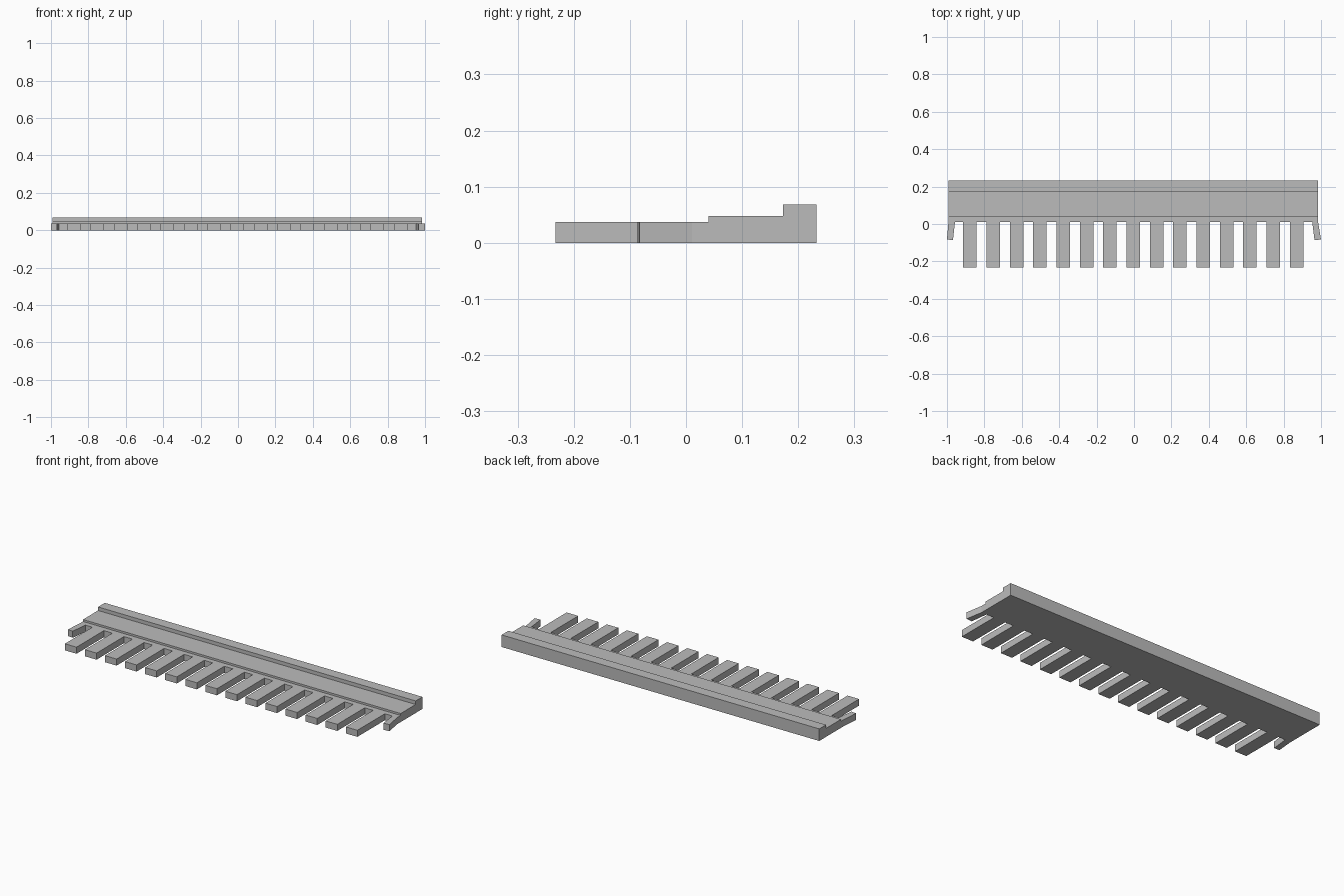
import bpy
import bmesh
from mathutils import Vector

if "Cube" in bpy.data.objects:
    bpy.data.objects.remove(bpy.data.objects["Cube"], do_unlink=True)

grey = bpy.data.materials.new("plain grey")
grey.use_nodes = True
colour = (0.5, 0.5, 0.5, 1)
grey.diffuse_color = colour
grey.node_tree.nodes["Principled BSDF"].inputs["Base Color"].default_value = colour


def prism(name, points, direction):
    """Extrude a flat closed outline along a direction."""
    bm = bmesh.new()
    face = bm.faces.new([bm.verts.new(p) for p in points])
    new = bmesh.ops.extrude_face_region(bm, geom=[face])["geom"]
    bmesh.ops.translate(bm, vec=Vector(direction),
                        verts=[v for v in new if isinstance(v, bmesh.types.BMVert)])
    bmesh.ops.recalc_face_normals(bm, faces=bm.faces)
    mesh = bpy.data.meshes.new(name)
    bm.to_mesh(mesh)
    bm.free()
    mesh.materials.append(grey)
    obj = bpy.data.objects.new(name, mesh)
    bpy.context.collection.objects.link(obj)
    return obj


# Main dimensions
FRONT, ROOT, BACK = -0.233, 0.011, 0.233
CLIP_TIP = -0.086
MIDDLE, HALF = -0.004, 0.988
TEETH, PITCH, TOOTH_HALF = 15, 0.1248, 0.036

# Stepped side profile, running the whole length
profile = [(FRONT, 0), (BACK, 0), (BACK, 0.068), (0.173, 0.068),
           (0.173, 0.048), (0.04, 0.048), (0.04, 0.037), (FRONT, 0.037)]
comb = prism("toothed_strip", [(-1.1, y, z) for y, z in profile], (2.2, 0, 0))

# Plan outline: left-hand clip, row of teeth, other clip, straight back
left, right = MIDDLE - HALF, MIDDLE + HALF
outline = [(left, BACK + 0.1), (left, ROOT), (-1, CLIP_TIP + 0.003),
           (-0.968, CLIP_TIP), (-0.957, ROOT)]
for i in range(TEETH):
    x = MIDDLE + (i - (TEETH - 1) / 2) * PITCH
    a, b = x - TOOTH_HALF, x + TOOTH_HALF
    outline += [(a, ROOT), (a, FRONT - 0.1), (b, FRONT - 0.1), (b, ROOT)]
outline += [(0.953, ROOT), (0.965, CLIP_TIP), (1, CLIP_TIP + 0.003),
            (right, ROOT), (right, BACK + 0.1)]
cutter = prism("plan_cutter", [(x, y, -0.1) for x, y in outline], (0, 0, 0.3))
cutter.hide_render = True

# Keep only the part of the strip inside the plan outline
trim = comb.modifiers.new("trim to plan", 'BOOLEAN')
trim.operation = 'INTERSECT'
trim.solver = 'EXACT'
trim.object = cutter
bpy.context.view_layer.objects.active = comb
comb.select_set(True)
bpy.ops.object.modifier_apply(modifier=trim.name)
bpy.data.objects.remove(cutter, do_unlink=True)
